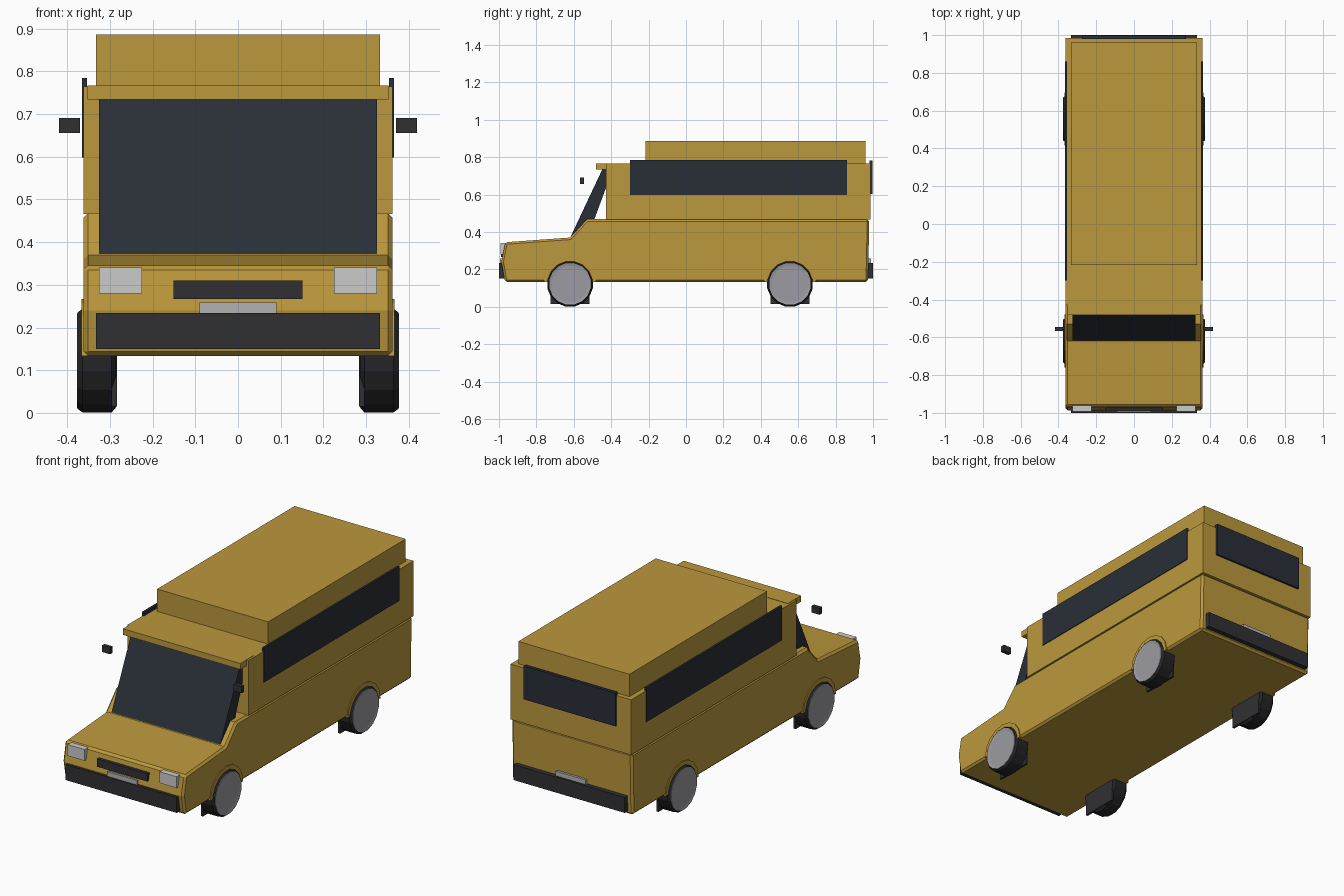
import bpy, bmesh, math
from mathutils import Matrix

if "Cube" in bpy.data.objects:
    bpy.data.objects.remove(bpy.data.objects["Cube"])


def material(name, r, g, b):
    m = bpy.data.materials.new(name)
    m.diffuse_color = (r, g, b, 1)
    m.use_nodes = True
    m.node_tree.nodes["Principled BSDF"].inputs["Base Color"].default_value = m.diffuse_color
    return m


PAINT = material("ochre_paint", 0.50, 0.315, 0.045)
GLASS = material("dark_glass", 0.022, 0.027, 0.037)
RUBBER = material("rubber", 0.018, 0.018, 0.02)
TRIM = material("dark_trim", 0.03, 0.028, 0.032)
HUB = material("hub_grey", 0.33, 0.33, 0.36)
LAMP = material("pale_lamp", 0.62, 0.62, 0.6)
PLATE = material("plate_grey", 0.45, 0.45, 0.45)


def finish(name, bm, mat, bevel=0):
    bmesh.ops.recalc_face_normals(bm, faces=bm.faces)
    mesh = bpy.data.meshes.new(name)
    bm.to_mesh(mesh)
    bm.free()
    ob = bpy.data.objects.new(name, mesh)
    bpy.context.collection.objects.link(ob)
    mesh.materials.append(mat)
    if bevel:
        b = ob.modifiers.new("bevel", 'BEVEL')
        b.width, b.segments = bevel, 1
        b.limit_method, b.angle_limit = 'ANGLE', math.radians(60)
    return ob


def box(name, x, y, z, mat, bevel=0):
    """Box from (min, max) ranges."""
    bm = bmesh.new()
    bmesh.ops.create_cube(bm, size=1)
    for v in bm.verts:
        for i, (lo, hi) in enumerate((x, y, z)):
            v.co[i] = hi if v.co[i] > 0 else lo
    return finish(name, bm, mat, bevel)


def side_profile(name, pts, x0, x1, mat, bevel=0):
    """Extrude a (y, z) outline across x."""
    bm = bmesh.new()
    f = bm.faces.new([bm.verts.new((x0, y, z)) for y, z in pts])
    r = bmesh.ops.extrude_face_region(bm, geom=[f])
    vs = [e for e in r["geom"] if isinstance(e, bmesh.types.BMVert)]
    bmesh.ops.translate(bm, verts=vs, vec=(x1 - x0, 0, 0))
    return finish(name, bm, mat, bevel)


def lathe(name, pts, y, z, side, mat, sides=16):
    """Revolve (x, radius) points around a sideways axle; ends are capped."""
    bm = bmesh.new()
    rings = []
    for x, r in pts:
        ring = []
        for k in range(sides):
            a = 2 * math.pi * (k + 0.5) / sides
            ring.append(bm.verts.new((side * x, y + r * math.cos(a), z + r * math.sin(a))))
        rings.append(ring)
    for a, b in zip(rings, rings[1:]):
        for k in range(sides):
            n = (k + 1) % sides
            bm.faces.new((a[k], a[n], b[n], b[k]))
    bm.faces.new(rings[0])
    bm.faces.new(rings[-1])
    return finish(name, bm, mat)


# Lower body with hood and sloping cowl
side_profile("lower_body", [(-0.968, 0.133), (-0.987, 0.24), (-0.966, 0.345), (-0.62, 0.37),
                            (-0.53, 0.468), (0.98, 0.468), (0.973, 0.133)],
             -0.362, 0.362, PAINT, 0.011)

# Cabin, roof visor and raised roof
box("cabin", (-0.362, 0.362), (-0.428, 0.986), (0.466, 0.765), PAINT)
box("roof_visor", (-0.352, 0.352), (-0.482, -0.37), (0.734, 0.767), PAINT)
box("raised_roof", (-0.333, 0.333), (-0.217, 0.96), (0.76, 0.886), PAINT)

# Windows
side_profile("windshield", [(-0.618, 0.372), (-0.446, 0.738), (-0.39, 0.738), (-0.49, 0.468),
                            (-0.53, 0.44)], -0.326, 0.326, GLASS)
box("rear_window", (-0.275, 0.275), (0.98, 0.997), (0.602, 0.783), GLASS)

# Bumpers, grille and plates
box("front_bumper", (-0.333, 0.333), (-1.0, -0.96), (0.15, 0.234), TRIM)
box("rear_bumper", (-0.333, 0.333), (0.96, 1.0), (0.15, 0.234), TRIM)
box("grille", (-0.151, 0.151), (-0.99, -0.95), (0.267, 0.31), TRIM)
box("front_plate", (-0.09, 0.09), (-0.994, -0.96), (0.225, 0.259), PLATE)
box("rear_plate", (-0.09, 0.09), (0.96, 0.988), (0.225, 0.259), PLATE)

# Parts repeated on both sides
for s, tag in ((-1, "left"), (1, "right")):
    def span(a, b):
        return tuple(sorted((s * a, s * b)))
    box("side_window_" + tag, span(0.354, 0.366), (-0.30, 0.86), (0.598, 0.785), GLASS)
    box("mirror_" + tag, span(0.37, 0.419), (-0.567, -0.545), (0.656, 0.691), TRIM)
    box("headlight_" + tag, span(0.225, 0.326), (-0.992, -0.95), (0.28, 0.341), LAMP)

    # Wheels with arches and square inner backing plates
    for y, end in ((-0.62, "front"), (0.556, "rear")):
        label = end + "_" + tag
        arch = [(y + 0.14 * math.cos(a), 0.133 + 0.134 * math.sin(a))
                for a in (math.pi * k / 8 for k in range(9))]
        side_profile("wheel_arch_" + label, arch, s * 0.34, s * 0.367, PAINT)
        lathe("tyre_" + label, [(0.286, 0.112), (0.296, 0.124), (0.364, 0.124), (0.376, 0.115),
                                (0.37, 0.108)], y, 0.1225, s, RUBBER)
        lathe("hub_" + label, [(0.36, 0.113), (0.377, 0.113), (0.374, 0.098)], y, 0.1225, s, HUB)
        box("backing_plate_" + label, span(0.284, 0.296), (y - 0.104, y + 0.104),
            (0.015, 0.225), TRIM)
